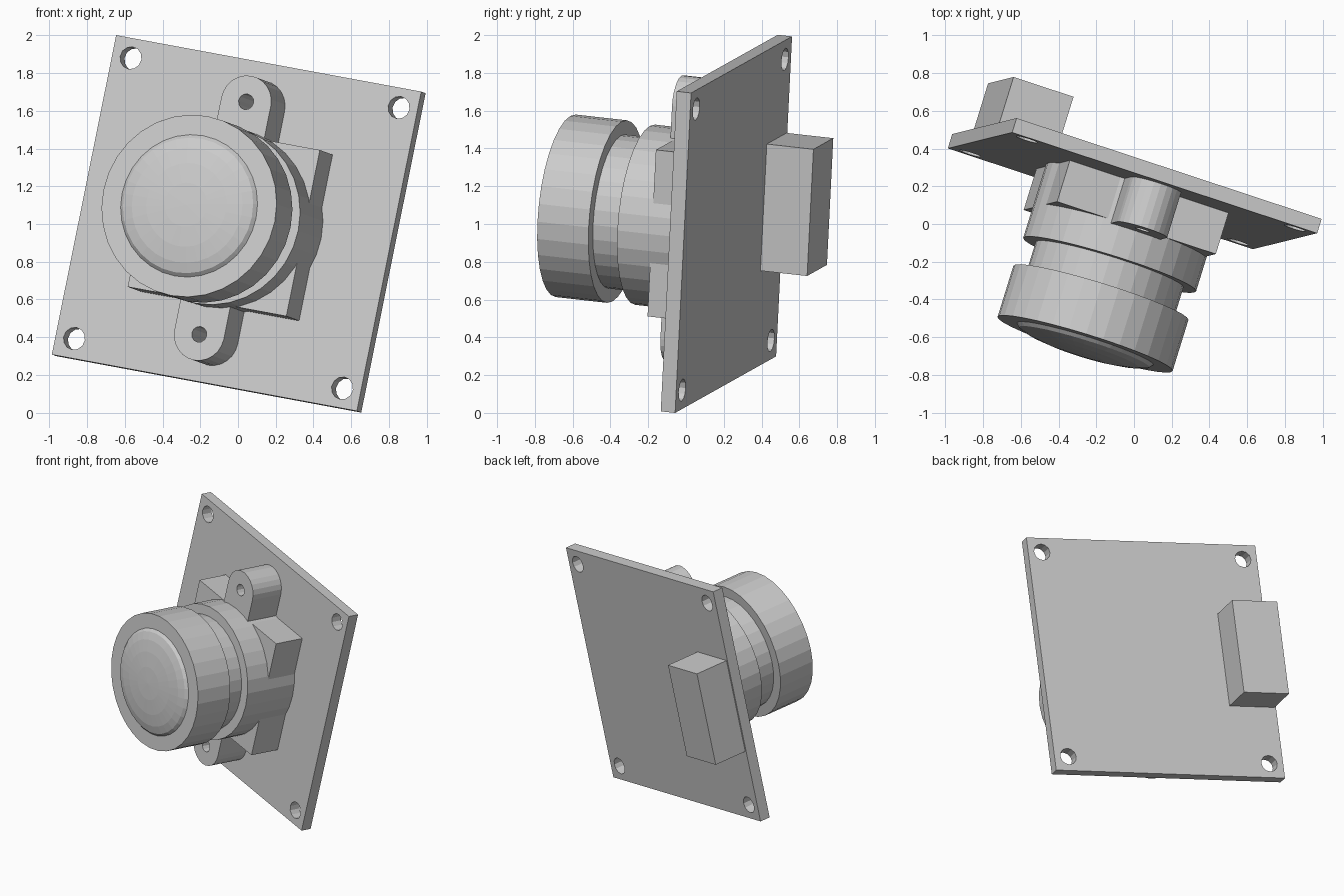
import bpy, bmesh
from math import sin, cos, pi
from mathutils import Vector, Matrix

if "Cube" in bpy.data.objects:
    bpy.data.objects.remove(bpy.data.objects["Cube"])

# Tilted frame of the module: X = board right, Y = board up, Z = out of the lens
U = Vector((0.935, -0.309, -0.173)).normalized()
V = Vector((0.197, 0.049, 0.979))
V = (V - U * V.dot(U)).normalized()
F = U.cross(V)
FRAME = Matrix.Translation((-0.008, 0.176, 1.005)) @ Matrix((U, V, F)).transposed().to_4x4()


def link(name, mesh):
    ob = bpy.data.objects.new(name, mesh)
    bpy.context.collection.objects.link(ob)
    ob.matrix_world = FRAME
    return ob


def arc(cx, cy, r, n, a0=0.0, a1=2 * pi, closed=True):
    steps = n if closed else n - 1
    return [(cx + r * cos(a0 + (a1 - a0) * i / steps),
             cy + r * sin(a0 + (a1 - a0) * i / steps)) for i in range(n)]


def plate(name, loops, z0, z1):
    """Extruded flat outline; loops after the first become holes."""
    cu = bpy.data.curves.new(name + "_outline", 'CURVE')
    cu.dimensions, cu.fill_mode = '2D', 'BOTH'
    cu.extrude = (z1 - z0) / 2
    for pts in loops:
        sp = cu.splines.new('POLY')
        sp.points.add(len(pts) - 1)
        for p, (x, y) in zip(sp.points, pts):
            p.co = (x, y, 0, 1)
        sp.use_cyclic_u = True
    tmp = bpy.data.objects.new("tmp", cu)
    bpy.context.collection.objects.link(tmp)
    deps = bpy.context.evaluated_depsgraph_get()
    me = bpy.data.meshes.new_from_object(tmp.evaluated_get(deps))
    bpy.data.objects.remove(tmp)
    me.transform(Matrix.Translation((0, 0, (z0 + z1) / 2)))
    bm = bmesh.new()
    bm.from_mesh(me)
    bmesh.ops.remove_doubles(bm, verts=bm.verts, dist=1e-5)
    bmesh.ops.recalc_face_normals(bm, faces=bm.faces)
    bm.to_mesh(me)
    bm.free()
    me.polygons.foreach_set("use_smooth", [False] * len(me.polygons))
    return link(name, me)


def box(name, x0, x1, y0, y1, z0, z1):
    bm = bmesh.new()
    bmesh.ops.create_cube(bm, size=1)
    for v in bm.verts:
        v.co = ((x0 + x1) / 2 + v.co.x * (x1 - x0),
                (y0 + y1) / 2 + v.co.y * (y1 - y0),
                (z0 + z1) / 2 + v.co.z * (z1 - z0))
    me = bpy.data.meshes.new(name)
    bm.to_mesh(me)
    bm.free()
    return link(name, me)


def lathe(name, profile, n=32):
    """Spin an (r, z) profile that starts and ends on the axis."""
    bm = bmesh.new()
    vs = [bm.verts.new((r, 0, z)) for r, z in profile]
    es = [bm.edges.new(p) for p in zip(vs, vs[1:])]
    bmesh.ops.spin(bm, geom=vs + es, cent=(0, 0, 0), axis=(0, 0, 1),
                   angle=2 * pi, steps=n, use_duplicate=False)
    bmesh.ops.remove_doubles(bm, verts=bm.verts, dist=1e-5)
    bmesh.ops.recalc_face_normals(bm, faces=bm.faces)
    me = bpy.data.meshes.new(name)
    bm.to_mesh(me)
    bm.free()
    return link(name, me)


# Circuit board with four corner holes
H = 0.865
holes = [arc(sx * 0.76, sy * 0.76, 0.06, 12) for sx in (-1, 1) for sy in (-1, 1)]
plate("circuit_board", [[(-H, -H), (H, -H), (H, H), (-H, H)]] + holes, -0.08, 0)

# Square lens holder and round barrel base
box("holder_block", -0.45, 0.45, -0.45, 0.45, 0, 0.23)
lathe("holder_barrel", [(0, 0), (0.48, 0), (0.48, 0.412), (0, 0.412)])

# Screw ears above and below the holder
for name, s in (("upper_ear", 1), ("lower_ear", -1)):
    R = 0.14
    tip = arc(0, s * 0.63, R, 13, 0, s * pi, closed=False)
    outline = [(-R, s * 0.40), (R, s * 0.40)] + tip
    plate(name, [outline, arc(0, s * 0.63, 0.042, 12)], 0, 0.25)

# Lens: threaded neck, wide head, shallow glass dome
dome = [(0.38 * sin(t * pi / 10), 0.855 + 0.06 * cos(t * pi / 10)) for t in range(5, -1, -1)]
lathe("lens", [(0, 0.40), (0.41, 0.40), (0.41, 0.57), (0.486, 0.57), (0.486, 0.855)] + dome)

# Connector on the back
box("rear_connector", -0.854, -0.514, -0.34, 0.345, -0.34, -0.08)
